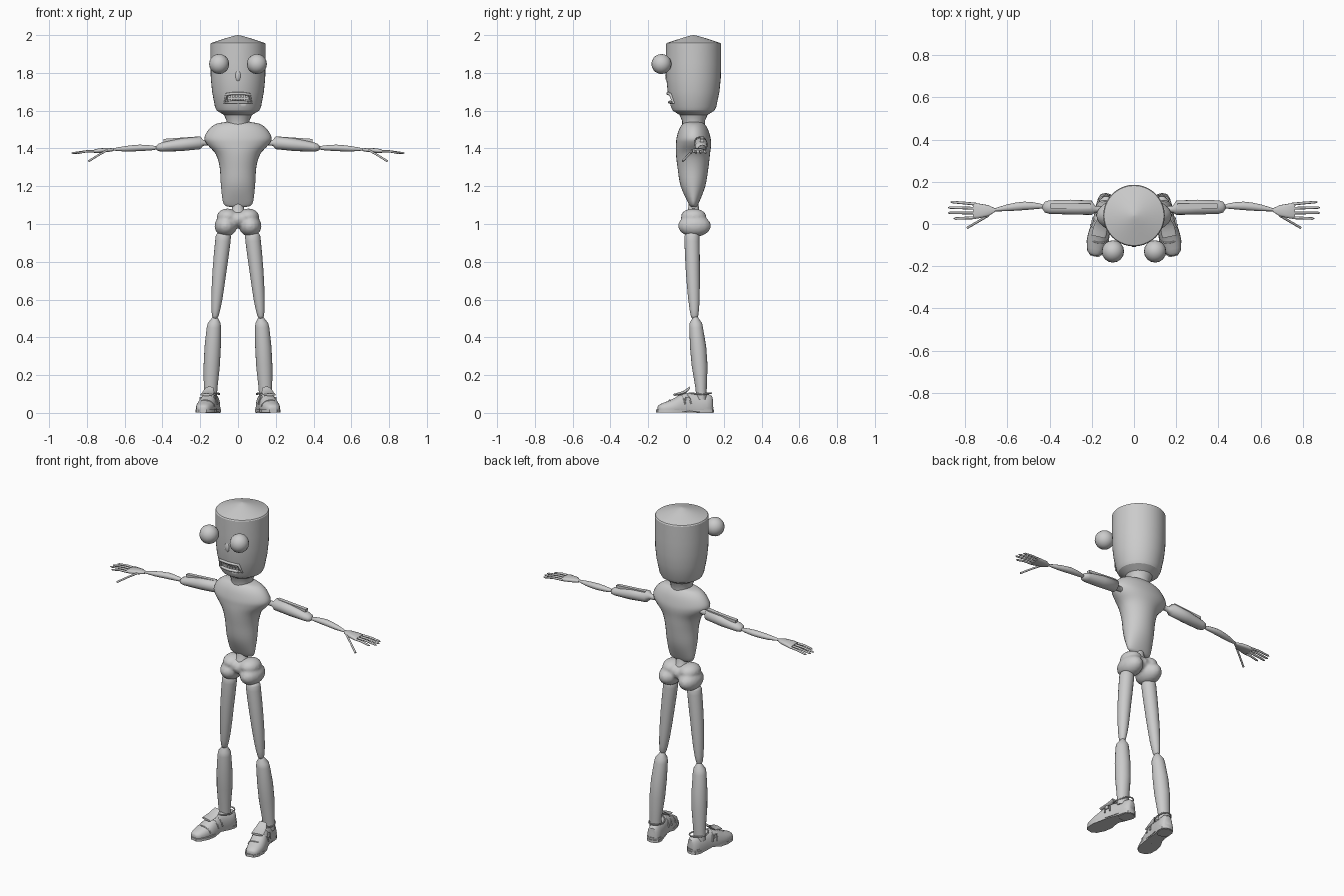
import bpy, bmesh, math
from mathutils import Vector, Matrix

if "Cube" in bpy.data.objects:
    bpy.data.objects.remove(bpy.data.objects["Cube"])

grey = bpy.data.materials.new("plain_grey")
grey.diffuse_color = (0.6, 0.6, 0.6, 1)
grey.use_nodes = True
grey.node_tree.nodes["Principled BSDF"].inputs["Base Color"].default_value = grey.diffuse_color


def finish(name, bm, mirror=False, angle=40, matrix=None):
    """Turn a bmesh into a shaded object, optionally mirrored across x."""
    if matrix:
        bmesh.ops.transform(bm, matrix=matrix, verts=bm.verts)
    bmesh.ops.recalc_face_normals(bm, faces=bm.faces)
    me = bpy.data.meshes.new(name)
    bm.to_mesh(me)
    bm.free()
    me.materials.append(grey)
    ob = bpy.data.objects.new(name, me)
    bpy.context.collection.objects.link(ob)
    bpy.ops.object.select_all(action='DESELECT')
    ob.select_set(True)
    bpy.context.view_layer.objects.active = ob
    bpy.ops.object.shade_smooth_by_angle(angle=math.radians(angle))
    if mirror:
        m = ob.modifiers.new("mirror", 'MIRROR')
        m.use_mirror_merge = False
    return ob


def spline(st, sub):
    """Catmull-Rom interpolation of loft stations."""
    out = []
    for i in range(len(st) - 1):
        a, b, c, d = st[max(i - 1, 0)], st[i], st[i + 1], st[min(i + 2, len(st) - 1)]
        for k in range(sub):
            t = k / sub
            out.append([0.5 * (2*q + (r-p)*t + (2*p-5*q+4*r-s)*t*t + (3*q-p-3*r+s)*t**3)
                        for p, q, r, s in zip(a, b, c, d)])
    return out + [list(st[-1])]


def loft(name, axis, st, n=24, sub=1, mirror=False, power=2, floor=None, matrix=None, angle=40):
    """Stations (t, c1, c2, r1, r2): elliptical rings along an axis."""
    bm = bmesh.new()
    rings = []
    for t, c1, c2, r1, r2 in (spline(st, sub) if sub > 1 else st):
        ring = []
        for k in range(n):
            a = 2 * math.pi * k / n
            ca, sa = math.cos(a), math.sin(a)
            u = c1 + r1 * math.copysign(abs(ca) ** (2 / power), ca)
            v = c2 + r2 * math.copysign(abs(sa) ** (2 / power), sa)
            if floor is not None:
                v = max(v, floor)
            co = {'x': (t, u, v), 'y': (u, t, v), 'z': (u, v, t)}[axis]
            ring.append(bm.verts.new(co))
        rings.append(ring)
    for p, q in zip(rings, rings[1:]):
        for k in range(n):
            bm.faces.new((p[k], p[(k+1) % n], q[(k+1) % n], q[k]))
    bm.faces.new(rings[0])
    bm.faces.new(rings[-1])
    return finish(name, bm, mirror, angle, matrix)


def ball(bm, c, r, u=16, v=10):
    m = Matrix.Translation(c) @ Matrix.Diagonal((*r, 1))
    bmesh.ops.create_uvsphere(bm, u_segments=u, v_segments=v, radius=1, matrix=m)


def tube(name, pts, r, closed=False, mirror=False, matrix=None):
    """Round tube along a polyline."""
    cu = bpy.data.curves.new(name, 'CURVE')
    cu.dimensions = '3D'
    cu.bevel_depth = r
    cu.bevel_resolution = 2
    cu.use_fill_caps = True
    sp = cu.splines.new('POLY')
    sp.points.add(len(pts) - 1)
    for p, co in zip(sp.points, pts):
        p.co = (*co, 1)
    sp.use_cyclic_u = closed
    ob = bpy.data.objects.new("path", cu)
    bpy.context.collection.objects.link(ob)
    bpy.context.view_layer.update()
    bm = bmesh.new()
    bm.from_mesh(ob.to_mesh())
    bpy.data.objects.remove(ob)
    return finish(name, bm, mirror, 50, matrix)


def box(name, c, size, hide=False, matrix=None, mirror=False):
    bm = bmesh.new()
    bmesh.ops.create_cube(bm, size=1, matrix=Matrix.Translation(c) @ Matrix.Diagonal((*size, 1)))
    ob = finish(name, bm, mirror, matrix=matrix)
    ob.hide_render = hide
    return ob


# Head: can shape with a shallow conical lid and a carved mouth
Y = 0.04
head = loft("head", 'z', [(1.575, 0, Y, .07, .07), (1.60, 0, Y, .112, .11), (1.62, 0, Y, .122, .12),
            (1.70, 0, Y, .137, .137), (1.77, 0, Y, .144, .144), (1.85, 0, Y, .146, .146),
            (1.952, 0, Y, .146, .146), (1.958, 0, Y, .142, .142), (1.985, 0, Y, .06, .06),
            (1.995, 0, Y, .025, .025), (2.0, 0, Y, .003, .003)], n=40, angle=25)
cutter = box("mouth_cutter", (0, -.1, 1.665), (.11, .09, .036), hide=True)
cutter.hide_viewport = True
cut = head.modifiers.new("mouth", 'BOOLEAN')
cut.object = cutter
cut.solver = 'EXACT'


def face_y(x, z):
    r = .120 + (z - 1.62) * .21
    return Y - math.sqrt(r * r - x * x)


outline = [(-.07, 1.642), (-.035, 1.645), (0, 1.645), (.035, 1.645), (.07, 1.642),
           (.06, 1.686), (.03, 1.69), (0, 1.69), (-.03, 1.69), (-.06, 1.686)]
tube("lips", [(x, face_y(x, z) - .002, z) for x, z in outline], .008, closed=True)
for i in range(6):
    x = -.043 + i * .0172
    box("upper_tooth", (x, face_y(x, 1.67) + .012, 1.678), (.014, .008, .016))
    box("lower_tooth", (x, face_y(x, 1.65) + .012, 1.655), (.014, .008, .012))
bm = bmesh.new()
ball(bm, (0, -.098, 1.785), (.016, .012, .03))
ball(bm, (.014, -.096, 1.773), (.009, .008, .009))
ball(bm, (-.014, -.096, 1.773), (.009, .008, .009))
finish("nose", bm)
bm = bmesh.new()
ball(bm, (.1, -.13, 1.847), (.053, .053, .053), 16, 10)
finish("eyes", bm, mirror=True, angle=60)

# Neck and torso
loft("neck", 'z', [(1.61, 0, Y, .085, .085), (1.575, 0, Y, .073, .073), (1.545, 0, Y, .06, .06),
                   (1.52, 0, Y, .062, .06)])
loft("torso", 'z', [(1.09, 0, Y, .03, .012), (1.105, 0, Y, .075, .025), (1.2, 0, .037, .09, .065),
     (1.3, 0, .037, .097, .082), (1.37, 0, .037, .118, .09), (1.42, 0, .04, .162, .093),
     (1.455, 0, .04, .178, .09), (1.50, 0, .04, .155, .077), (1.53, 0, .04, .115, .058),
     (1.54, 0, .04, .06, .04)], n=32, sub=4, angle=60)

# Pelvis: fused lobes with a spine stub
bm = bmesh.new()
for s in (-1, 1):
    ball(bm, (s * .065, .045, .99), (.06, .088, .058))
    ball(bm, (s * .055, .04, 1.04), (.057, .068, .042))
ball(bm, (0, .04, 1.025), (.06, .065, .045))
pelvis = finish("pelvis", bm)
rm = pelvis.modifiers.new("fuse", 'REMESH')
rm.mode = 'VOXEL'
rm.voxel_size = .008
rm.use_smooth_shade = True
sm = pelvis.modifiers.new("soften", 'SMOOTH')
sm.iterations = 5
loft("waist", 'z', [(1.04, 0, Y, .05, .05), (1.075, 0, Y, .033, .03), (1.11, 0, Y, .028, .025)], n=12)

# Arms
loft("upper_arm", 'x', [(.15, .07, 1.43, .014, .014), (.185, .07, 1.43, .016, .016),
     (.2, .077, 1.43, .034, .034), (.3, .08, 1.42, .035, .034), (.4, .08, 1.408, .032, .025),
     (.422, .08, 1.405, .026, .019), (.435, .08, 1.403, .008, .007)], n=16, mirror=True, angle=60)
tilt = Matrix.Translation((.30, .085, 1.449)) @ Matrix.Rotation(math.radians(4), 4, 'Y')
box("arm_ridge", (0, 0, 0), (.19, .022, .016), matrix=tilt, mirror=True)
loft("forearm", 'x', [(.425, .082, 1.403, .007, .006), (.45, .085, 1.403, .013, .012),
     (.52, .086, 1.403, .02, .017), (.6, .077, 1.398, .016, .014), (.66, .067, 1.395, .007, .006),
     (.68, .065, 1.393, .006, .006)], n=12, sub=2, mirror=True, angle=60)
loft("palm", 'x', [(.66, .066, 1.393, .009, .007), (.69, .063, 1.392, .026, .011),
     (.74, .062, 1.388, .036, .012), (.762, .062, 1.385, .038, .008)],
     n=12, power=3, mirror=True, angle=50)
for name, y0, y1, tip in (("index_finger", .03, .026, .855), ("middle_finger", .052, .053, .882),
                          ("ring_finger", .074, .078, .882), ("little_finger", .094, .104, .87)):
    loft(name, 'x', [(.75, y0, 1.386, .007, .006), (.80, (y0 + y1) / 2, 1.385, .0065, .006),
                     (tip - .01, y1, 1.376, .006, .005), (tip, y1, 1.375, .002, .002)],
         n=8, mirror=True, angle=60)
tube("thumb", [(.69, .04, 1.392), (.735, .014, 1.367), (.79, -.018, 1.333)], .0055, mirror=True)

# Legs
loft("thigh", 'z', [(.50, .121, .045, .008, .01), (.515, .12, .045, .018, .02),
     (.6, .112, .042, .029, .03), (.75, .098, .036, .037, .037), (.91, .08, .032, .041, .04),
     (.945, .078, .032, .036, .036), (.96, .078, .032, .015, .015)], n=20, sub=2, mirror=True, angle=60)
loft("shin", 'z', [(.07, .147, .082, .034, .026), (.13, .145, .08, .036, .03), (.25, .139, .072, .043, .042),
     (.35, .134, .064, .043, .043), (.45, .128, .054, .038, .036), (.475, .126, .052, .034, .033),
     (.505, .122, .05, .014, .014), (.52, .121, .048, .007, .007)], n=20, mirror=True, angle=60)

# Shoes, built along y then turned outwards
F = Matrix.Translation((.155, 0, 0)) @ Matrix.Rotation(math.radians(12), 4, 'Z')
loft("shoe_upper", 'y', [(-.153, .003, .022, .015, .012), (-.14, .003, .02, .033, .026),
     (-.10, .003, .018, .046, .044), (-.06, .002, .018, .05, .062), (-.02, 0, .02, .048, .082),
     (.03, 0, .022, .043, .084), (.08, 0, .022, .042, .076), (.125, 0, .022, .036, .076),
     (.142, 0, .025, .02, .06)], n=24, sub=2, floor=.014, power=2.4, mirror=True, matrix=F)
bm = bmesh.new()
edge = [(.02, -.157), (.04, -.135), (.052, -.09), (.05, -.04), (.038, .01), (.038, .06),
        (.042, .11), (.034, .135), (.012, .148)]
pts = [Vector((x, y)) for x, y in edge] + [Vector((-x, y)) for x, y in reversed(edge)]
lo, hi = ([bm.verts.new((p.x, p.y, z + .012 * max(0, 1 - abs(p.y - .02) / .05))) for p in pts]
          for z in (.002, .017))
bm.faces.new(lo)
bm.faces.new(hi)
for i in range(len(pts)):
    j = (i + 1) % len(pts)
    bm.faces.new((lo[i], lo[j], hi[j], hi[i]))
finish("sole", bm, True, matrix=F)
loft("heel", 'z', [(0, 0, .1, .036, .042), (.03, 0, .1, .04, .046)], n=20, power=3, mirror=True, matrix=F)
# Raised tongue, ankle rim and straps
tongue = F @ Matrix.Translation((0, -.005, .108)) @ Matrix.Rotation(math.radians(-38), 4, 'X')
loft("tongue", 'y', [(-.05, 0, -.012, .034, .006), (0, 0, 0, .033, .009), (.03, 0, .024, .022, .007)],
     n=16, sub=2, mirror=True, matrix=F @ Matrix.Translation((0, -.012, .108)))
rim = [(.04 * math.cos(a), .078 + .06 * math.sin(a), .098 + .007 * abs(math.sin(a)))
       for a in (2 * math.pi * k / 20 for k in range(20))]
tube("ankle_rim", rim, .004, closed=True, mirror=True, matrix=F)
for name, y, w, h in (("toe_seam", -.09, .048, .049), ("lower_strap", -.032, .05, .078), ("upper_strap", .0, .047, .085)):
    arc = [(w * math.cos(a), y + .02 * math.cos(a) ** 2, .018 + h * math.sin(a) ** .8)
           for a in (math.pi * k / 12 for k in range(1, 12))]
    tube(name, arc, .004, mirror=True, matrix=F)
box("buckle", (.044, .0, .075), (.008, .022, .02), mirror=True, matrix=F)
